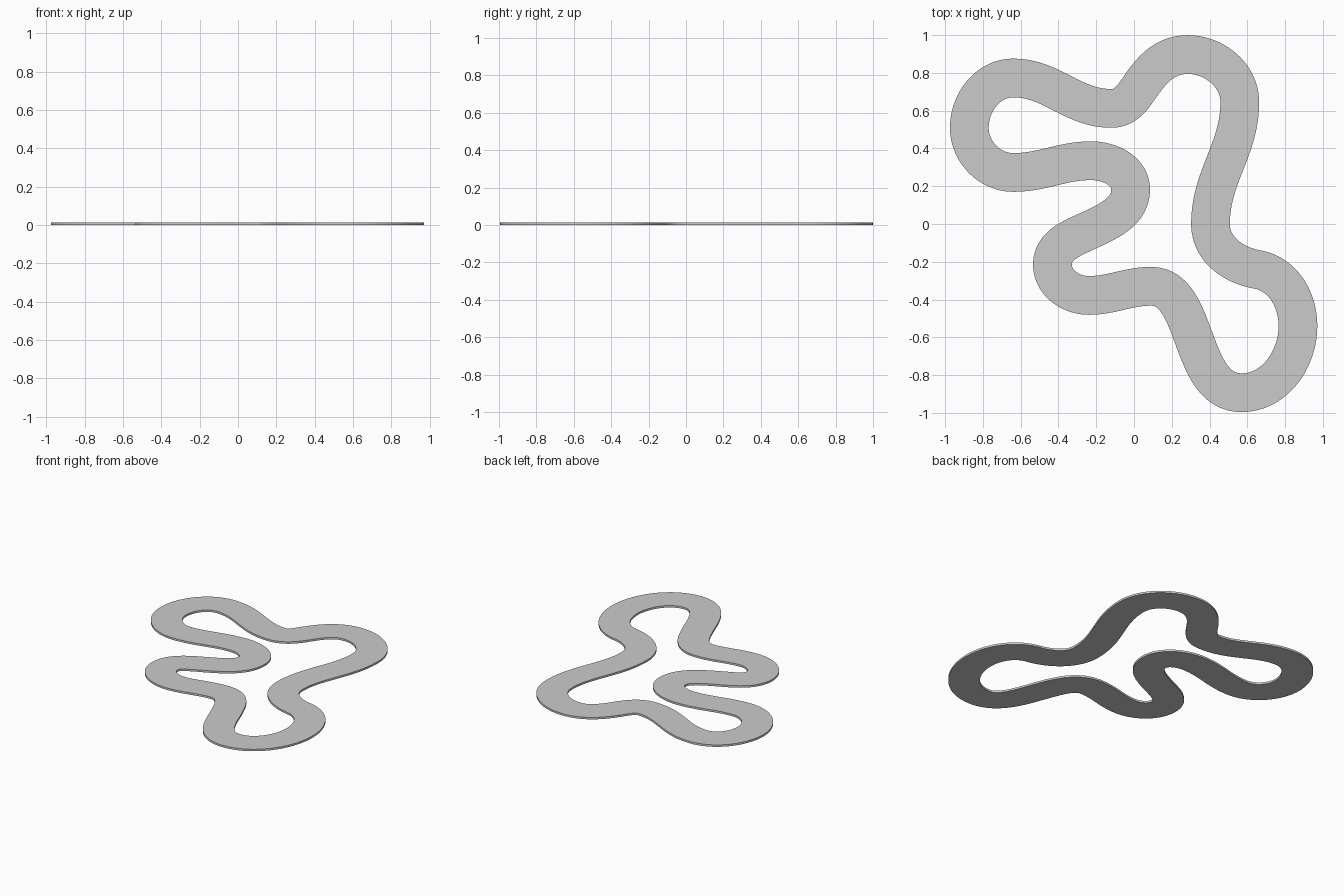
import bpy, bmesh, math
from mathutils import Vector
from mathutils.geometry import interpolate_bezier

if "Cube" in bpy.data.objects:
    bpy.data.objects.remove(bpy.data.objects["Cube"])

WIDTH, THICK, STEPS = 0.205, 0.014, 24

# Centre line of the loop: x, y, heading in degrees (counter-clockwise)
PATH = [
    (-0.64, 0.773, 180), (-0.872, 0.51, 270), (-0.64, 0.273, 0),
    (-0.225, 0.335, 0), (-0.018, 0.183, 270), (-0.23, -0.03, 205),
    (-0.432, -0.215, 270), (-0.24, -0.378, 0), (0.09, -0.33, 0),
    (0.30, -0.56, -69), (0.57, -0.893, 0), (0.868, -0.54, 90),
    (0.65, -0.24, 170), (0.405, 0.0, 90), (0.56, 0.645, 90),
    (0.285, 0.897, 180), (0.045, 0.745, 235), (-0.12, 0.612, 180),
]


def centre_line():
    pts = []
    for i, (x, y, a) in enumerate(PATH):
        u, v, b = PATH[(i + 1) % len(PATH)]
        p, q = Vector((x, y, 0)), Vector((u, v, 0))
        h = 0.38 * (q - p).length
        hp = p + h * Vector((math.cos(math.radians(a)), math.sin(math.radians(a)), 0))
        hq = q - h * Vector((math.cos(math.radians(b)), math.sin(math.radians(b)), 0))
        pts += interpolate_bezier(p, hp, hq, q, STEPS + 1)[:-1]
    return pts


# Flat ribbon with a rectangular section swept round the loop
bm = bmesh.new()
pts = centre_line()
n = len(pts)
rings = []
for i, p in enumerate(pts):
    t = (pts[(i + 1) % n] - pts[i - 1]).normalized()
    side = Vector((-t.y, t.x, 0)) * WIDTH / 2
    up = Vector((0, 0, THICK))
    rings.append([bm.verts.new(c) for c in (p - side, p + side, p + side + up, p - side + up)])
for i in range(n):
    a, b = rings[i], rings[(i + 1) % n]
    for k in range(4):
        m = (k + 1) % 4
        bm.faces.new((a[k], a[m], b[m], b[k]))
bmesh.ops.recalc_face_normals(bm, faces=bm.faces)
mesh = bpy.data.meshes.new("track_loop")
bm.to_mesh(mesh)
bm.free()
track = bpy.data.objects.new("track_loop", mesh)
bpy.context.collection.objects.link(track)
bpy.context.view_layer.objects.active = track
track.select_set(True)
bpy.ops.object.shade_smooth_by_angle(angle=math.radians(30))
